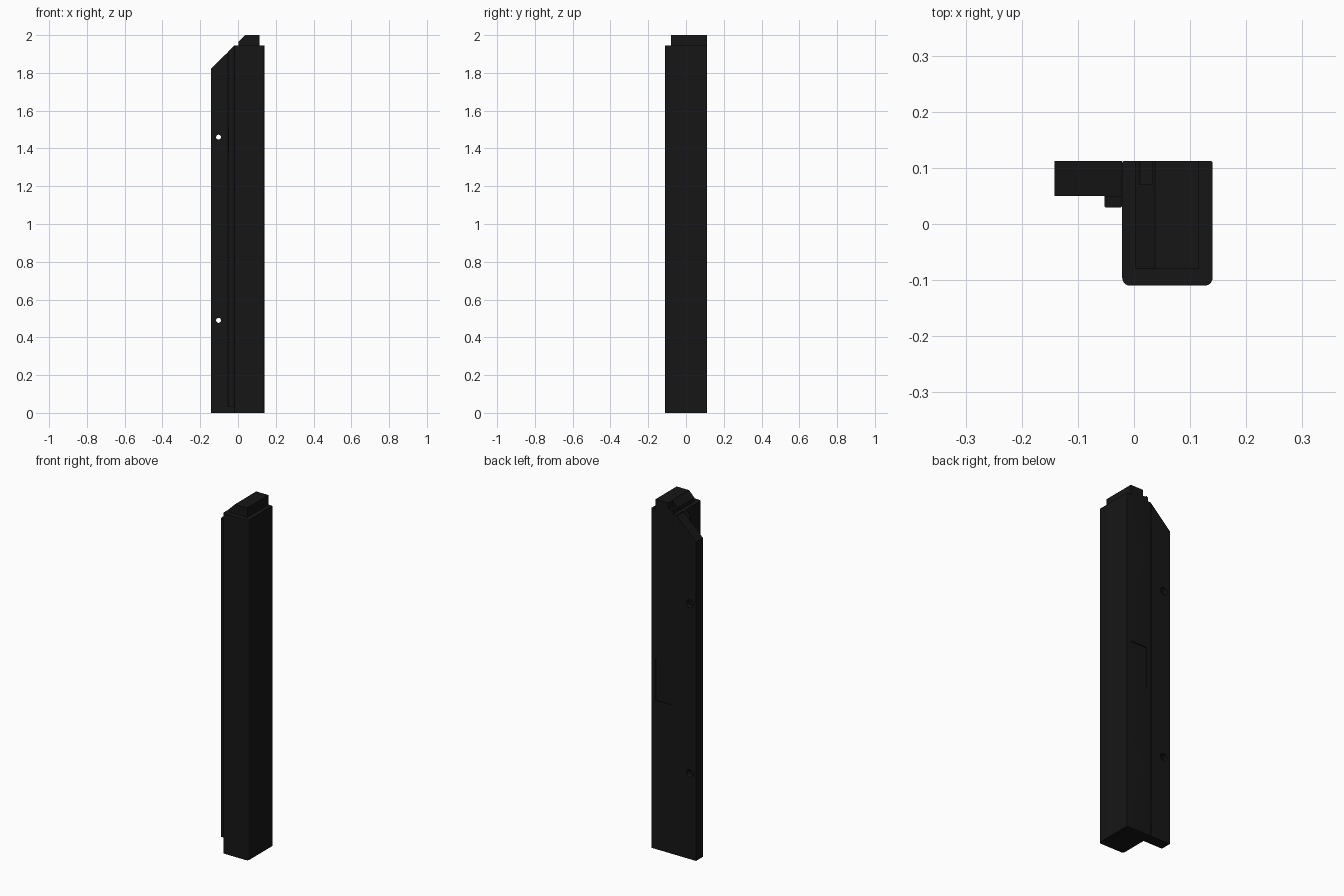
import bpy, bmesh, math
from mathutils import Vector

if "Cube" in bpy.data.objects:
    bpy.data.objects.remove(bpy.data.objects["Cube"])

black = bpy.data.materials.new("black_plastic")
black.diffuse_color = (0.008, 0.008, 0.008, 1)
black.use_nodes = True
black.node_tree.nodes["Principled BSDF"].inputs["Base Color"].default_value = black.diffuse_color


def prism(name, pts, axis, lo, hi):
    """Extrude a profile: axis 'z' takes (x, y) points, axis 'y' takes (x, z)."""
    bm = bmesh.new()
    put = (lambda p, t: (p[0], p[1], t)) if axis == 'z' else (lambda p, t: (p[0], t, p[1]))
    face = bm.faces.new([bm.verts.new(put(p, lo)) for p in pts])
    ext = bmesh.ops.extrude_face_region(bm, geom=[face])
    shift = Vector(put((0, 0), hi - lo))
    bmesh.ops.translate(bm, vec=shift, verts=[v for v in ext["geom"] if isinstance(v, bmesh.types.BMVert)])
    bmesh.ops.recalc_face_normals(bm, faces=bm.faces)
    mesh = bpy.data.meshes.new(name)
    bm.to_mesh(mesh)
    bm.free()
    mesh.materials.append(black)
    ob = bpy.data.objects.new(name, mesh)
    bpy.context.collection.objects.link(ob)
    return ob


def rounded(x0, x1, y0, y1, r_front, r_back, n=6):
    pts = []
    for cx, cy, r, start in ((x1, y1, r_back, 0), (x0, y1, r_back, 90),
                             (x0, y0, r_front, 180), (x1, y0, r_front, 270)):
        if r == 0:
            pts.append((cx, cy))
            continue
        ox = cx - r if cx == x1 else cx + r
        oy = cy - r if cy == y1 else cy + r
        for i in range(n + 1):
            a = math.radians(start + 90 * i / n)
            pts.append((ox + r * math.cos(a), oy + r * math.sin(a)))
    return pts


def circle(x, z, r, n=32):
    return [(x + r * math.cos(2 * math.pi * i / n), z + r * math.sin(2 * math.pi * i / n)) for i in range(n)]


def cut(ob, cutter, op='DIFFERENCE'):
    m = ob.modifiers.new("cut", 'BOOLEAN')
    m.operation, m.object, m.solver = op, cutter, 'EXACT'
    bpy.context.view_layer.objects.active = ob
    bpy.ops.object.modifier_apply(modifier=m.name)
    bpy.data.objects.remove(cutter)


BACK = 0.112
TOP = 1.945

# main column
column = prism("column", rounded(-0.021, 0.14, -0.11, BACK, 0.014, 0.003), 'z', 0, TOP)

# shallow label recess in the back
cut(column, prism("label_cutter", [(0.012, 0.85), (0.115, 0.85), (0.115, 1.09), (0.012, 1.09)],
                  'y', BACK - 0.005, BACK + 0.02))

# mounting flange with sloped top
flange = prism("mounting_flange", [(-0.142, 0), (-0.021, 0), (-0.021, TOP - 0.004), (-0.142, 1.824)],
               'y', 0.05, BACK)

# screw holes, counterbored from the back
for z in (0.49, 1.46):
    cut(flange, prism("hole_cutter", circle(-0.103, z, 0.013), 'y', 0, 0.2))
    cut(flange, prism("bore_cutter", circle(-0.103, z, 0.022), 'y', BACK - 0.025, 0.2))

# sealing strip in the inner corner, trimmed to the flange slope
strip = prism("corner_strip", rounded(-0.053, -0.021, 0.029, 0.05, 0.005, 0), 'z', 0.03, TOP)
cut(strip, prism("slope_cutter", [(-0.142, 1.824), (0.0, 1.966), (0.0, 2.1), (-0.142, 2.1)], 'y', -0.1, 0.2))

# top plug with chamfered edge
plug = prism("top_plug", [(0.003, TOP), (0.115, TOP), (0.115, 2.0), (0.037, 2.0), (0.003, 1.966)],
             'y', -0.08, BACK)
# small notch in the chamfer
cut(plug, prism("notch_cutter", rounded(0.011, 0.033, 0.07, 0.15, 0, 0), 'z', 1.966, 2.1))

for ob in (column, flange, strip, plug):
    bpy.ops.object.select_all(action='DESELECT')
    ob.select_set(True)
    bpy.context.view_layer.objects.active = ob
    bpy.ops.object.shade_smooth_by_angle(angle=math.radians(30))
